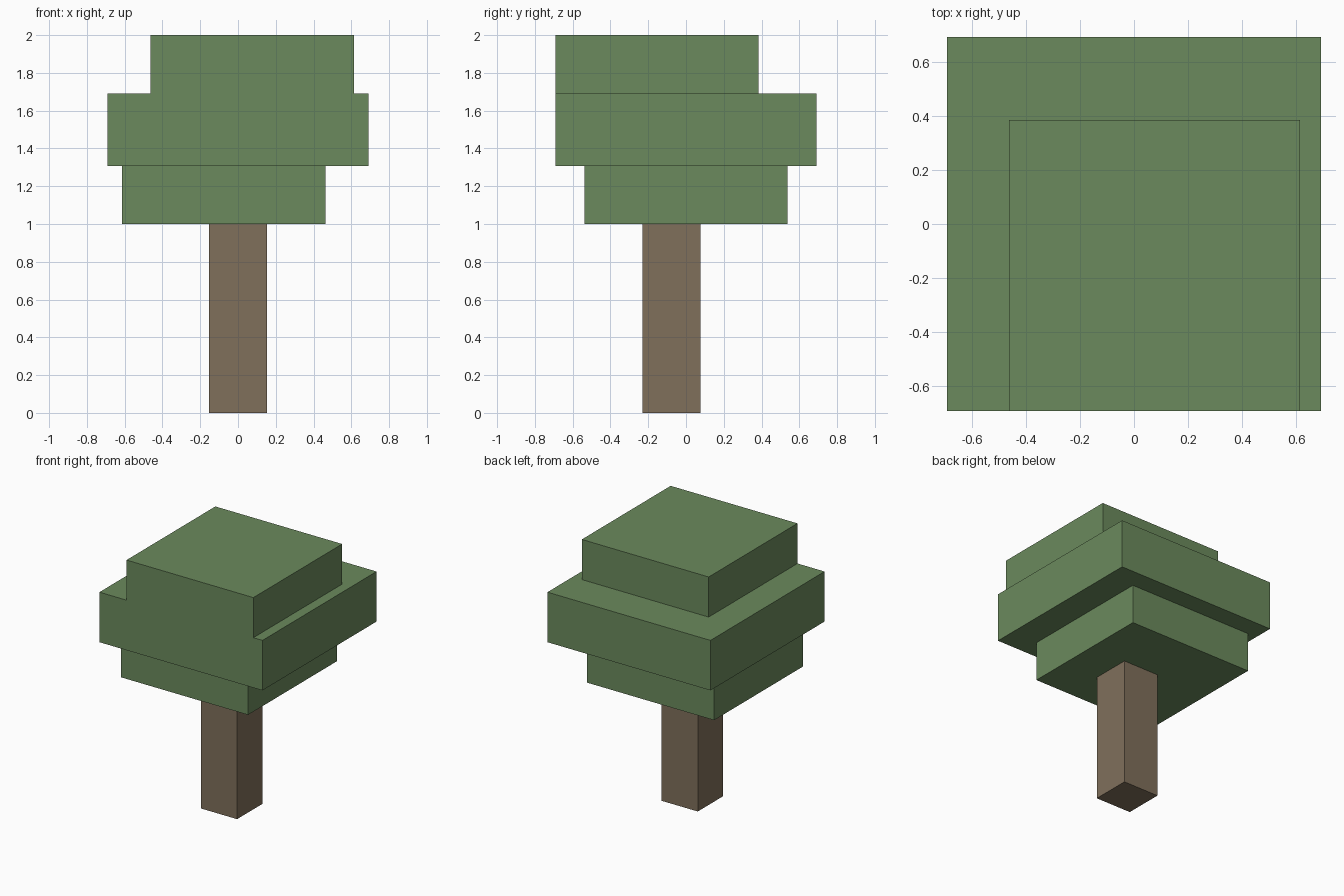
import bpy

cube = bpy.data.objects.get("Cube")
if cube:
    bpy.data.objects.remove(cube, do_unlink=True)


def make_material(name, rgb):
    mat = bpy.data.materials.new(name)
    mat.use_nodes = True
    color = (*rgb, 1.0)
    mat.diffuse_color = color
    mat.node_tree.nodes["Principled BSDF"].inputs["Base Color"].default_value = color
    return mat


def add_box(name, x, y, z, mat):
    """Box spanning the (low, high) range on each axis."""
    spans = (x, y, z)
    bpy.ops.mesh.primitive_cube_add(size=1, location=[(a + b) / 2 for a, b in spans])
    obj = bpy.context.object
    obj.name = obj.data.name = name
    obj.scale = [b - a for a, b in spans]
    bpy.ops.object.transform_apply(location=False, rotation=False, scale=True)
    obj.data.materials.append(mat)
    return obj


bark = make_material("bark brown", (0.216, 0.162, 0.105))
leaf = make_material("leaf green", (0.147, 0.254, 0.109))

# Square trunk
add_box("trunk", (-0.154, 0.154), (-0.231, 0.077), (0, 1), bark)

# Three offset slabs of foliage
add_box("lower_foliage", (-0.615, 0.462), (-0.538, 0.538), (1, 1.308), leaf)
add_box("middle_foliage", (-0.692, 0.692), (-0.692, 0.692), (1.308, 1.692), leaf)
add_box("upper_foliage", (-0.462, 0.615), (-0.692, 0.385), (1.692, 2), leaf)
